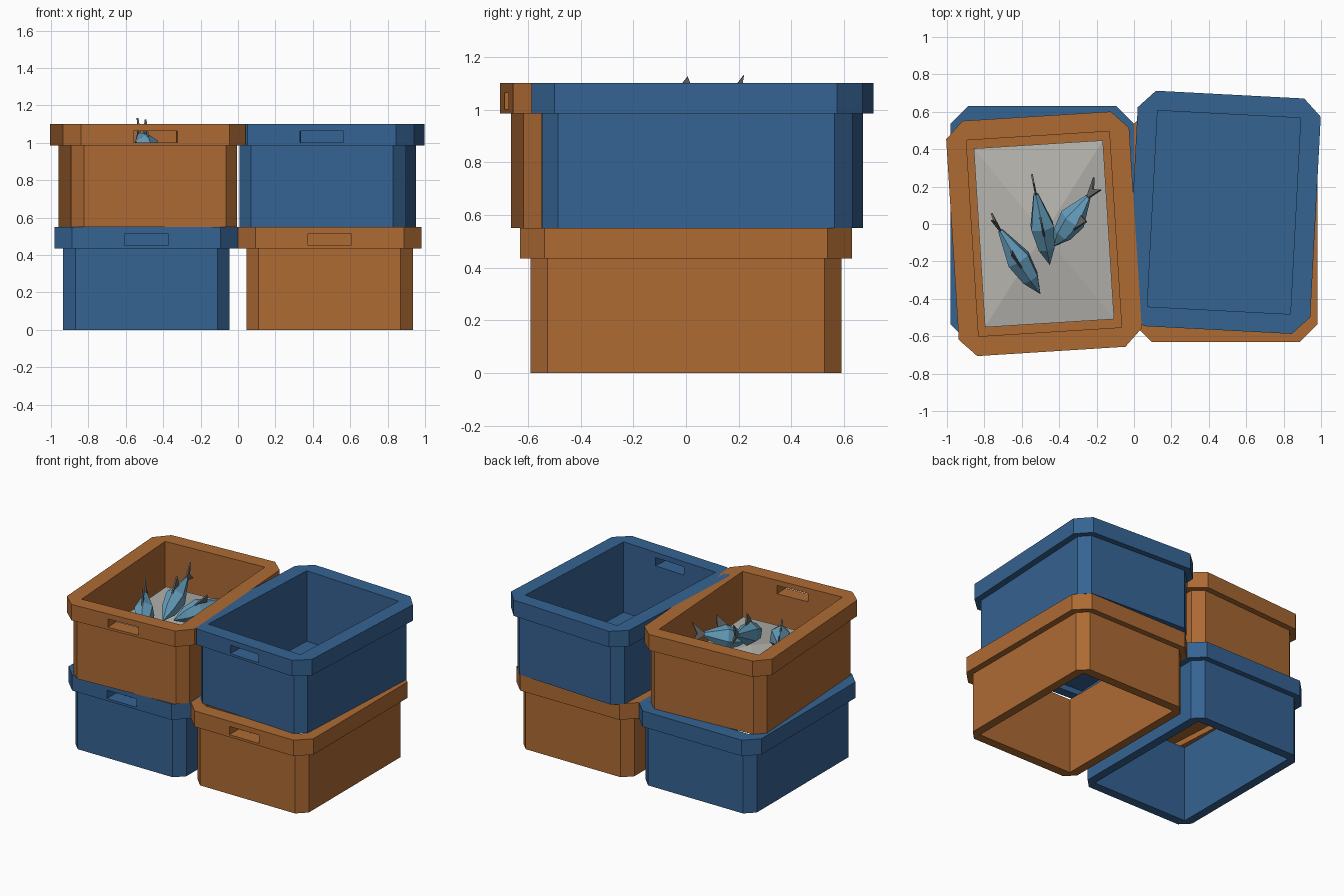
import bpy, bmesh
from math import cos, sin, pi, radians
from mathutils import Vector, Matrix

if "Cube" in bpy.data.objects:
    bpy.data.objects.remove(bpy.data.objects["Cube"])


def material(name, rgb):
    m = bpy.data.materials.new(name)
    m.diffuse_color = (*rgb, 1)
    m.use_nodes = True
    m.node_tree.nodes["Principled BSDF"].inputs["Base Color"].default_value = m.diffuse_color
    return m


BLUE = material("blue_plastic", (0.036, 0.125, 0.29))
ORANGE = material("orange_plastic", (0.42, 0.145, 0.034))
FISH = material("fish_skin", (0.13, 0.34, 0.50))
FIN = material("fin_grey", (0.13, 0.13, 0.13))
ICE = material("ice", (0.46, 0.45, 0.42))


def make_object(name, bm, mat, matrix=Matrix()):
    bmesh.ops.recalc_face_normals(bm, faces=bm.faces)
    me = bpy.data.meshes.new(name)
    bm.to_mesh(me)
    bm.free()
    me.materials.append(mat)
    ob = bpy.data.objects.new(name, me)
    ob.matrix_world = matrix
    bpy.context.collection.objects.link(ob)
    return ob


def octagon(bm, hx, hy, c, z):
    # rectangle with cut corners, two vertices per corner
    pts = [(hx, hy - c), (hx - c, hy), (c - hx, hy), (-hx, hy - c),
           (-hx, c - hy), (c - hx, -hy), (hx - c, -hy), (hx, c - hy)]
    return [bm.verts.new((x, y, z)) for x, y in pts]


def rectangle(bm, hx, hy, z):
    return [bm.verts.new((x * hx, y * hy, z)) for x, y in ((1, 1), (-1, 1), (-1, -1), (1, -1))]


def bridge(bm, a, b):
    n = len(a)
    for i in range(n):
        j = (i + 1) % n
        bm.faces.new((a[i], a[j], b[j], b[i]))


def cap_ring(bm, octo, rect):
    # flat ring between the eight-sided outside and the square opening
    for i in range(4):
        a, b, c = octo[2 * i], octo[2 * i + 1], octo[(2 * i + 2) % 8]
        bm.faces.new((a, b, rect[i]))
        bm.faces.new((b, c, rect[(i + 1) % 4], rect[i]))


IN_X, IN_Y, HEIGHT = 0.383, 0.525, 0.55


def crate(name, mat, x, y, z, angle=0, floor=False):
    place = Matrix.Translation((x, y, z)) @ Matrix.Rotation(radians(angle), 4, 'Z')
    # walls with a stepped-out rim
    bm = bmesh.new()
    rings = [octagon(bm, 0.445, 0.59, 0.065, 0), octagon(bm, 0.445, 0.59, 0.065, 0.435),
             octagon(bm, 0.49, 0.63, 0.093, 0.435), octagon(bm, 0.49, 0.63, 0.093, HEIGHT)]
    for a, b in zip(rings, rings[1:]):
        bridge(bm, a, b)
    low, top = rectangle(bm, IN_X, IN_Y, 0), rectangle(bm, IN_X, IN_Y, HEIGHT)
    bridge(bm, low, top)
    cap_ring(bm, rings[0], low)
    cap_ring(bm, rings[-1], top)
    ob = make_object(name, bm, mat, place)
    # hand slot through the front rim
    bm = bmesh.new()
    bmesh.ops.create_cube(bm, size=1, matrix=Matrix.Translation((0, -0.58, 0.482))
                          @ Matrix.Diagonal((0.235, 0.3, 0.06, 1)))
    cutter = make_object(name + "_slot_cutter", bm, mat, place)
    cutter.hide_render = True
    mod = ob.modifiers.new("hand_slot", 'BOOLEAN')
    mod.operation, mod.solver, mod.object = 'DIFFERENCE', 'EXACT', cutter
    bpy.context.view_layer.objects.active = ob
    bpy.ops.object.modifier_apply(modifier=mod.name)
    bpy.data.objects.remove(cutter)
    # floor sheet
    if floor:
        bm = bmesh.new()
        bm.faces.new(rectangle(bm, IN_X, IN_Y, 0.04))
        fl = make_object(name + "_floor", bm, mat, place)
        if fl.data.polygons[0].normal.z < 0:
            fl.data.flip_normals()
    return place


crate("lower_left_crate", BLUE, -0.49, 0, 0)
crate("lower_right_crate", ORANGE, 0.49, 0, 0)
fish_crate = crate("upper_left_crate", ORANGE, -0.4815, -0.0525, 0.55, 3.6, True)
crate("upper_right_crate", BLUE, 0.481, 0.0625, 0.55, -3, True)

# ice bed with a low peak
bm = bmesh.new()
base, edge = rectangle(bm, 0.346, 0.479, 0.05), rectangle(bm, 0.346, 0.479, 0.25)
peak = bm.verts.new((0, 0, 0.32))
bm.faces.new(base)
bridge(bm, base, edge)
for i in range(4):
    bm.faces.new((edge[i], edge[(i + 1) % 4], peak))
make_object("ice_bed", bm, ICE, fish_crate)


def fish(name, nose, tail, roll=0):
    nose, tail = Vector(nose), Vector(tail)
    length = (tail - nose).length
    d = (tail - nose).normalized()
    up = d.cross(Vector((0, 0, 1))).normalized().cross(d)
    up = Matrix.Rotation(radians(roll), 3, d) @ up
    side = d.cross(up)
    frame = Matrix((d, side, up)).transposed().to_4x4()
    frame.translation = nose
    # six-sided tapered body
    bm = bmesh.new()
    tip, rings = bm.verts.new((0, 0, 0)), []
    for t, w, h in ((0.25, 0.05, 0.06), (0.55, 0.07, 0.083), (1, 0.014, 0.02)):
        rings.append([bm.verts.new((t * length, w * sin(k * pi / 3), h * cos(k * pi / 3)))
                      for k in range(6)])
    for i in range(6):
        bm.faces.new((tip, rings[0][i], rings[0][(i + 1) % 6]))
    bridge(bm, rings[0], rings[1])
    bridge(bm, rings[1], rings[2])
    bm.faces.new(rings[2])
    make_object(name + "_body", bm, FISH, frame)
    # thin forked tail and back fin
    L = length
    for part, pts in (("tail", [(L - 0.02, 0), (L + 0.09, 0.07), (L + 0.05, 0), (L + 0.09, -0.07)]),
                      ("back_fin", [(0.45 * L, 0.07), (0.57 * L + 0.06, 0.138), (0.72 * L, 0.055)])):
        bm = bmesh.new()
        a = [bm.verts.new((x, -0.005, z)) for x, z in pts]
        b = [bm.verts.new((x, 0.005, z)) for x, z in pts]
        bm.faces.new(a)
        bm.faces.new(b)
        bridge(bm, a, b)
        make_object(name + "_" + part, bm, FIN, frame)


fish("left_fish", (-0.50, -0.375, 0.86), (-0.715, -0.035, 0.95), -8)
fish("middle_fish", (-0.45, -0.22, 0.895), (-0.525, 0.16, 1.035))
fish("right_fish", (-0.43, -0.12, 0.87), (-0.245, 0.145, 0.96), 30)
